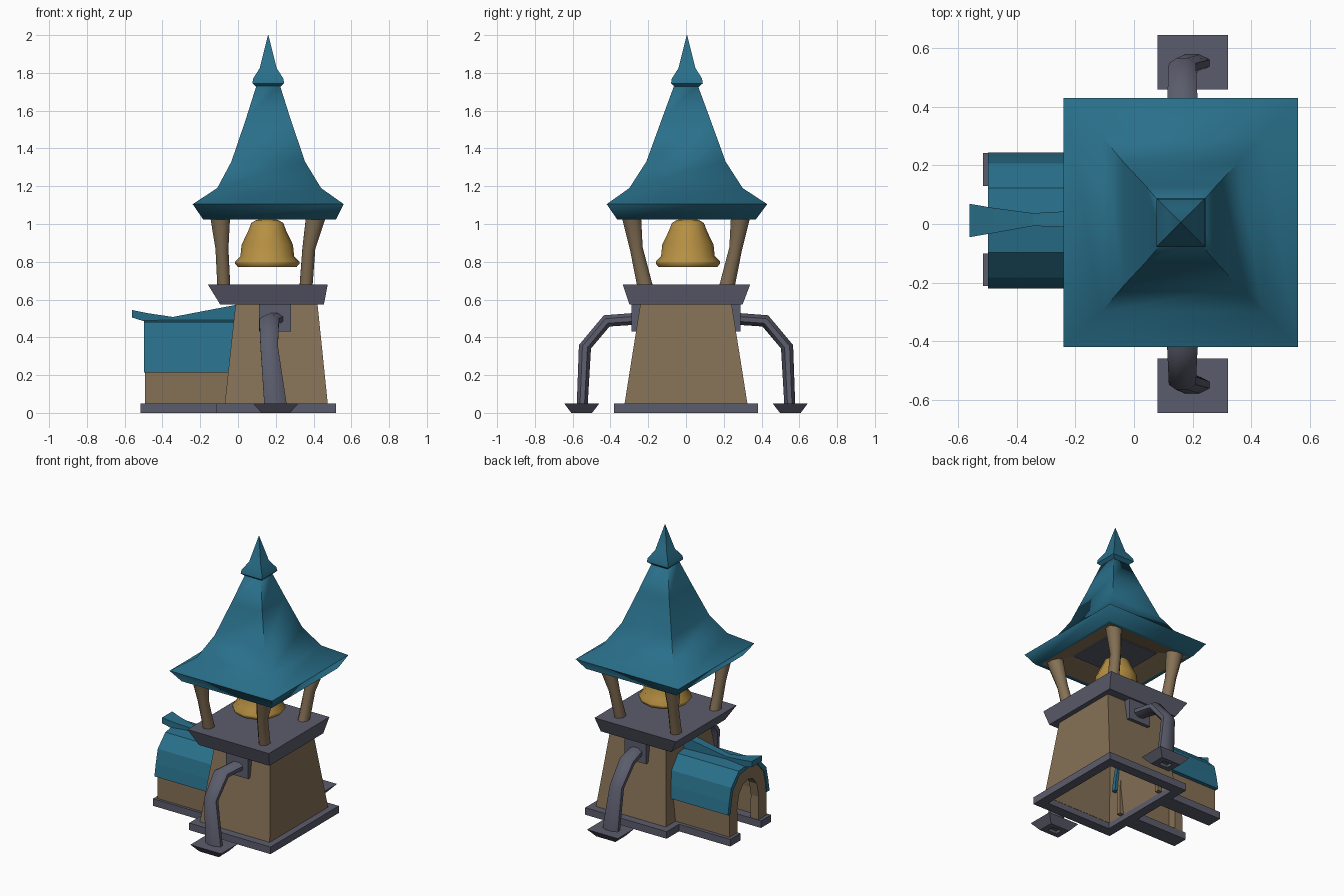
import bpy, bmesh, math
from mathutils import Vector

if "Cube" in bpy.data.objects:
    bpy.data.objects.remove(bpy.data.objects["Cube"])


def colour(name, r, g, b):
    m = bpy.data.materials.new(name)
    m.diffuse_color = (r, g, b, 1)
    m.use_nodes = True
    m.node_tree.nodes["Principled BSDF"].inputs["Base Color"].default_value = m.diffuse_color
    return m


TEAL = colour("teal_roof", 0.022, 0.16, 0.255)
BROWN = colour("warm_plaster", 0.235, 0.165, 0.092)
GREY = colour("slate_grey", 0.105, 0.108, 0.15)
GOLD = colour("bell_gold", 0.47, 0.28, 0.055)


def finish(name, rings, mat, closed=True, caps=(True, True), smooth=None, loop=False):
    """Bridge a list of equal-length point rings into one mesh object."""
    bm = bmesh.new()
    vs = [[bm.verts.new(p) for p in ring] for ring in rings]
    n = len(vs[0])
    pairs = list(zip(vs, vs[1:])) + ([(vs[-1], vs[0])] if loop else [])
    for a, b in pairs:
        for i in range(n if closed else n - 1):
            j = (i + 1) % n
            bm.faces.new((a[i], a[j], b[j], b[i]))
    if not loop:
        if caps[0]:
            bm.faces.new(vs[0][::-1])
        if caps[1]:
            bm.faces.new(vs[-1])
    bmesh.ops.remove_doubles(bm, verts=bm.verts, dist=0.0005)
    bmesh.ops.recalc_face_normals(bm, faces=bm.faces)
    me = bpy.data.meshes.new(name)
    bm.to_mesh(me)
    bm.free()
    me.materials.append(mat)
    ob = bpy.data.objects.new(name, me)
    bpy.context.collection.objects.link(ob)
    if smooth:
        bpy.ops.object.select_all(action='DESELECT')
        ob.select_set(True)
        bpy.context.view_layer.objects.active = ob
        bpy.ops.object.shade_smooth_by_angle(angle=math.radians(smooth))
    return ob


def rect(z, x0, x1, y0, y1):
    return [(x0, y0, z), (x1, y0, z), (x1, y1, z), (x0, y1, z)]


def box(name, x0, x1, y0, y1, z0, z1, mat):
    return finish(name, [rect(z0, x0, x1, y0, y1), rect(z1, x0, x1, y0, y1)], mat)


def tube(name, pts, mat, n=8, smooth=50):
    """Oval tube through (x, y, z, half width in x, half thickness)."""
    rings = []
    for i, (x, y, z, hw, ht) in enumerate(pts):
        a, b = pts[max(i - 1, 0)], pts[min(i + 1, len(pts) - 1)]
        t = Vector((0, b[1] - a[1], b[2] - a[2])).normalized()
        side = t.cross(Vector((1, 0, 0)))
        rings.append([Vector((x + hw * math.cos(w), y, z)) + side * ht * math.sin(w)
                      for w in (math.tau * (k + 0.5) / n for k in range(n))])
    return finish(name, rings, mat, smooth=smooth)


def arch(name, outer, inner, x0, x1, mat, cy=0.012, smooth=None):
    """Arched band between two half profiles, run along x."""
    def full(half):
        return [(-y, z) for y, z in half] + [(y, z) for y, z in half[-2::-1]]
    o, i = full(outer), full(inner)
    rings = [[(x, y + cy, z) for y, z in p] for x, p in ((x0, o), (x1, o), (x1, i), (x0, i))]
    ob = finish(name, rings, mat, closed=False, loop=True)
    bm = bmesh.new()                      # close the two feet
    bm.from_mesh(ob.data)
    bmesh.ops.holes_fill(bm, edges=[e for e in bm.edges if e.is_boundary], sides=4)
    bmesh.ops.recalc_face_normals(bm, faces=bm.faces)
    bm.to_mesh(ob.data)
    bm.free()
    return ob


# Plinth ring around the open tower floor
finish("tower_plinth", [rect(0, -0.115, 0.52, -0.38, 0.38), rect(0.05, -0.115, 0.52, -0.38, 0.38),
                        rect(0.05, -0.05, 0.455, -0.31, 0.31), rect(0, -0.05, 0.455, -0.31, 0.31)],
       GREY, loop=True)
for side, y0, y1 in (("front", -0.212, -0.10), ("back", 0.13, 0.242)):
    box("annex_plinth_" + side, -0.515, -0.10, y0, y1, 0, 0.05, GREY)

# Tapered tower walls, hollow below
finish("tower_walls", [rect(0.04, -0.05, 0.455, -0.305, 0.305), rect(0.05, -0.07, 0.475, -0.325, 0.325),
                       rect(0.585, -0.012, 0.42, -0.24, 0.24), rect(0.56, 0.01, 0.40, -0.22, 0.22),
                       rect(0.04, -0.05, 0.455, -0.305, 0.305)], BROWN, caps=(False, False))

# Belfry floor
finish("belfry_floor", [rect(0.575, -0.095, 0.455, -0.30, 0.30),
                        rect(0.68, -0.16, 0.475, -0.335, 0.34)], GREY)

# Four leaning pillars
for sx, xs in (("left", (-0.075, -0.085, -0.095)), ("right", (0.36, 0.375, 0.415))):
    for sy, s in (("front", -1), ("back", 1)):
        tube(f"pillar_{sx}_{sy}", [(xs[0], s * 0.217, 0.67, 0.037, 0.044),
                                   (xs[1], s * 0.263, 0.87, 0.037, 0.037),
                                   (xs[2], s * 0.29, 1.05, 0.058, 0.056)], BROWN)

# Bell and its hanger
profile = [(0.13, 0.785), (0.155, 0.772), (0.17, 0.79), (0.17, 0.802), (0.142, 0.83), (0.136, 0.89),
           (0.10, 0.965), (0.085, 1.005), (0.06, 1.02), (0.02, 1.03)]
finish("bell", [[(0.155 + r * math.cos(math.tau * k / 12), 0.01 + r * math.sin(math.tau * k / 12), z)
                 for k in range(12)] for r, z in profile], GOLD, smooth=50)
box("bell_hanger", 0.14, 0.17, -0.005, 0.025, 1.02, 1.08, GREY)

# Flared spire roof, its ceiling and finial
finish("spire_roof", [rect(1.025, -0.16, 0.49, -0.335, 0.345), rect(1.025, -0.185, 0.52, -0.365, 0.37),
                      rect(1.105, -0.24, 0.56, -0.42, 0.43), rect(1.19, -0.11, 0.44, -0.30, 0.30),
                      rect(1.33, -0.035, 0.355, -0.21, 0.21), rect(1.55, 0.04, 0.28, -0.13, 0.13),
                      rect(1.74, 0.10, 0.22, -0.06, 0.06)],
       TEAL, caps=(False, True), smooth=75)
finish("belfry_ceiling", [rect(1.025, -0.16, 0.49, -0.335, 0.345), rect(1.07, -0.03, 0.35, -0.18, 0.19)],
       BROWN, caps=(False, True))
box("ceiling_plate", -0.03, 0.35, -0.18, 0.19, 1.062, 1.069, GREY)


def square(z, r):
    return rect(z, 0.16 - r, 0.16 + r, 0.005 - r, 0.005 + r)


finish("finial", [square(z, r) for z, r in ((1.725, 0.062), (1.745, 0.084), (1.77, 0.08),
                                            (1.825, 0.045), (2.0, 0.001))], TEAL, smooth=40)

# Side annex: thin walls, thick door frame, barrel roof
wall = [(0.205, 0.04), (0.205, 0.24), (0.18, 0.38), (0.105, 0.46), (0, 0.475)]
room = [(0.175, 0.04), (0.175, 0.23), (0.155, 0.355), (0.09, 0.43), (0, 0.445)]
door = [(0.115, 0.04), (0.12, 0.21), (0.10, 0.31), (0.055, 0.365), (0, 0.38)]
eave = [(0.232, 0.215), (0.217, 0.30), (0.195, 0.395), (0.11, 0.48), (0, 0.495)]
lining = [(0.20, 0.215), (0.192, 0.29), (0.172, 0.37), (0.10, 0.45), (0, 0.465)]
arch("annex_walls", wall, room, -0.46, -0.02, BROWN)
arch("annex_door_frame", wall, door, -0.492, -0.43, BROWN)
arch("annex_roof", eave, lining, -0.498, 0.0, TEAL)

# Sagging ridge cap
finish("annex_ridge_cap",
       [[(x, cy - w, z0), (x, cy + w, z0), (x, cy + w, z1), (x, cy - w, z1)]
        for x, cy, w, z0, z1 in ((-0.562, 0.012, 0.057, 0.505, 0.545), (-0.48, 0.012, 0.043, 0.48, 0.528),
                                 (-0.345, 0.015, 0.022, 0.465, 0.508), (-0.01, 0.02, 0.035, 0.48, 0.572))],
       TEAL)

# Drain pipes with wall brackets and flared feet, front and back
for side, s in (("front", -1), ("back", 1)):
    tube("drain_pipe_" + side, [(0.20, s * 0.24, 0.50, 0.05, 0.034), (0.165, s * 0.42, 0.487, 0.056, 0.036),
                                (0.165, s * 0.535, 0.35, 0.05, 0.036), (0.20, s * 0.55, 0.03, 0.065, 0.031)],
         GREY)
    y0, y1 = sorted((s * 0.20, s * 0.288))
    box("pipe_bracket_" + side, 0.11, 0.28, y0, y1, 0.43, 0.575, GREY)
    c = s * 0.552
    finish("pipe_foot_" + side, [rect(0.02, 0.165, 0.235, c - 0.025, c + 0.025),
                                 rect(0, 0.165, 0.235, c - 0.025, c + 0.025),
                                 rect(0, 0.125, 0.275, c - 0.055, c + 0.055),
                                 rect(0.05, 0.08, 0.32, c - 0.093, c + 0.093)], GREY)
